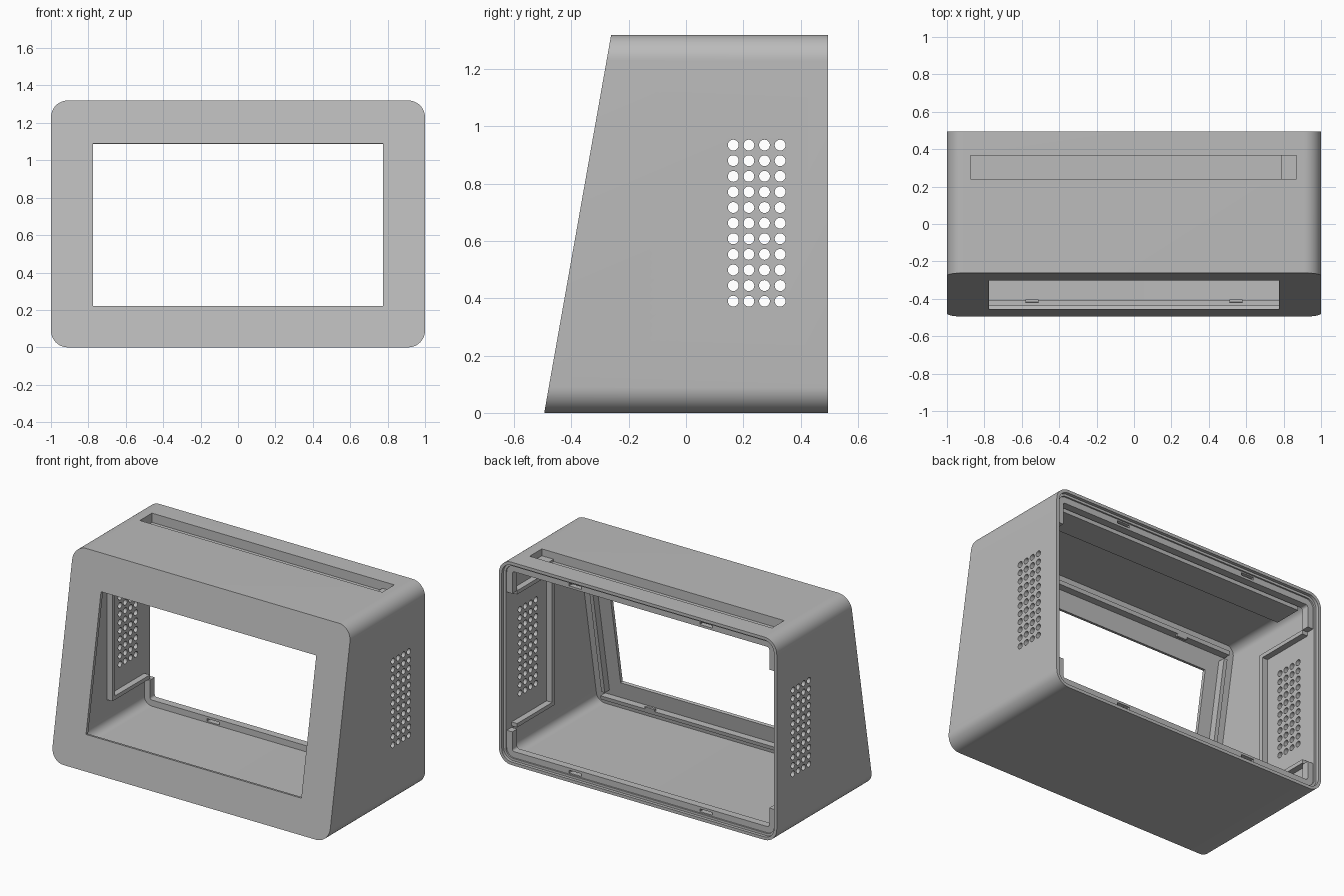
import bpy, bmesh, math

if "Cube" in bpy.data.objects:
    bpy.data.objects.remove(bpy.data.objects["Cube"])

H, BACK, SLOPE = 1.32, 0.495, 0.177
WALL, FACE = 0.035, 0.022

grey = bpy.data.materials.new("matte grey")
grey.use_nodes = True
grey.diffuse_color = (0.5, 0.5, 0.5, 1)
grey.node_tree.nodes["Principled BSDF"].inputs["Base Color"].default_value = (0.5, 0.5, 0.5, 1)


def front(z, depth=0.0):
    """y of the leaning front at height z, pushed inward by depth."""
    return -BACK + SLOPE * z + depth


def make(name, bm):
    bmesh.ops.recalc_face_normals(bm, faces=bm.faces)
    mesh = bpy.data.meshes.new(name)
    bm.to_mesh(mesh)
    bm.free()
    mesh.materials.append(grey)
    ob = bpy.data.objects.new(name, mesh)
    bpy.context.collection.objects.link(ob)
    return ob


def loft(name, loop_a, loop_b):
    """Closed solid between two matching loops."""
    bm = bmesh.new()
    a = [bm.verts.new(p) for p in loop_a]
    b = [bm.verts.new(p) for p in loop_b]
    bm.faces.new(a)
    bm.faces.new(b)
    for i in range(len(a)):
        j = (i + 1) % len(a)
        bm.faces.new((a[i], a[j], b[j], b[i]))
    return make(name, bm)


def prism(name, yz, x0, x1):
    return loft(name, [(x0, y, z) for y, z in yz], [(x1, y, z) for y, z in yz])


def box(name, x, y, z):
    return prism(name, [(y[0], z[0]), (y[1], z[0]), (y[1], z[1]), (y[0], z[1])], *x)


def outline(inset, radius=0.09, steps=12):
    """Rounded rectangle in x and z."""
    r = radius - inset
    pts = []
    for k, (sx, sz) in enumerate(((1, 1), (-1, 1), (-1, -1), (1, -1))):
        for i in range(steps + 1):
            a = math.pi / 2 * (k + i / steps)
            pts.append((sx * (1 - radius) + r * math.cos(a),
                        H / 2 + sz * (H / 2 - radius) + r * math.sin(a)))
    return pts


def tube(name, inset, y0, y1):
    """Rounded solid; y0 or y1 may be a function of height."""
    at = lambda y, z: y(z) if callable(y) else y
    pts = outline(inset)
    return loft(name, [(x, at(y0, z), z) for x, z in pts], [(x, at(y1, z), z) for x, z in pts])


def boolean(ob, cutter, op="DIFFERENCE"):
    mod = ob.modifiers.new(op.lower(), "BOOLEAN")
    mod.operation, mod.solver, mod.object = op, "EXACT", cutter
    bpy.context.view_layer.objects.active = ob
    bpy.ops.object.modifier_apply(modifier=mod.name)
    bpy.data.objects.remove(cutter)


# Hollow case with a leaning front and a stepped back rim
case = tube("case", 0, front, BACK)
boolean(case, tube("cavity", WALL, lambda z: front(z, FACE), 0.6))
boolean(case, tube("rim_step", 0.02, 0.475, 0.6))

# Window cut square to the leaning front
def across(z, d):
    return (front(z, d), z - SLOPE * d)

boolean(case, prism("window", [across(0.22, -0.1), across(0.22, 0.1),
                               across(1.09, 0.1), across(1.09, -0.1)], -0.775, 0.775))

# Shallow tray let into the top
boolean(case, box("tray", (-0.91, 0.905), (0.21, 0.395), (1.235, 1.3)), "UNION")
boolean(case, box("tray_slot", (-0.875, 0.785), (0.24, 0.365), (1.26, 1.4)))
boolean(case, box("tray_step", (0.78, 0.87), (0.24, 0.365), (1.275, 1.4)))

# Vent holes through both sides
bm = bmesh.new()
for col in range(4):
    for row in range(11):
        y, z = 0.165 + 0.0545 * col, 0.39 + 0.0545 * row
        rings = [[bm.verts.new((x, y + 0.019 * math.cos(a), z + 0.019 * math.sin(a)))
                  for a in (math.tau * i / 20 for i in range(20))] for x in (-1.2, 1.2)]
        bm.faces.new(rings[0])
        bm.faces.new(rings[1])
        for i in range(20):
            j = (i + 1) % 20
            bm.faces.new((rings[0][i], rings[0][j], rings[1][j], rings[1][i]))
boolean(case, make("vents", bm))

# Inner lip near the back, open along the sides, notched for catches
lip = tube("back_lip", 0.03, 0.415, 0.465)
boolean(lip, tube("lip_hole", 0.075, 0.3, 0.6))
boolean(lip, box("lip_gap", (-1.1, 1.1), (0.3, 0.6), (0.2, 1.1)))
for x in (-0.47, 0.47):
    for z in (0.043, H - 0.06):
        boolean(lip, box("notch", (x - 0.045, x + 0.045), (0.3, 0.6), (z, z + 0.017)))

# Screen rails behind the front, with small catches
def rail(name, x, z, depth=(0.015, 0.07)):
    d0, d1 = depth
    return prism(name, [(front(z[0], d0), z[0]), (front(z[0], d1), z[0]),
                        (front(z[1], d1), z[1]), (front(z[1], d0), z[1])], *x)

rail("lower_rail", (-0.9, 0.9), (0.085, 0.11))
rail("upper_rail", (-0.9, 0.9), (1.2, 1.225))
for x in (-0.545, 0.545):
    span = (x - 0.035, x + 0.035)
    rail("lower_catch", span, (0.11, 0.125), (0.055, 0.07))
    rail("upper_catch", span, (1.185, 1.2), (0.055, 0.07))

for side, s in (("left", 1), ("right", -1)):
    rail(side + "_rail", (s * 0.865, s * 0.89), (0.14, 1.17))
    # Raised frame around the vents
    wall = (s * 0.925, s * 0.97)
    box(side + "_frame_upright", wall, (0.03, 0.055), (0.21, 1.1))
    for part, z in (("_frame_foot", 0.21), ("_frame_head", 1.075)):
        box(side + part, wall, (0.055, 0.415), (z, z + 0.025))

# Smooth rounded corners, crisp edges
for ob in (case, lip):
    bpy.ops.object.select_all(action="DESELECT")
    ob.select_set(True)
    bpy.context.view_layer.objects.active = ob
    bpy.ops.object.shade_smooth_by_angle(angle=math.radians(30))
